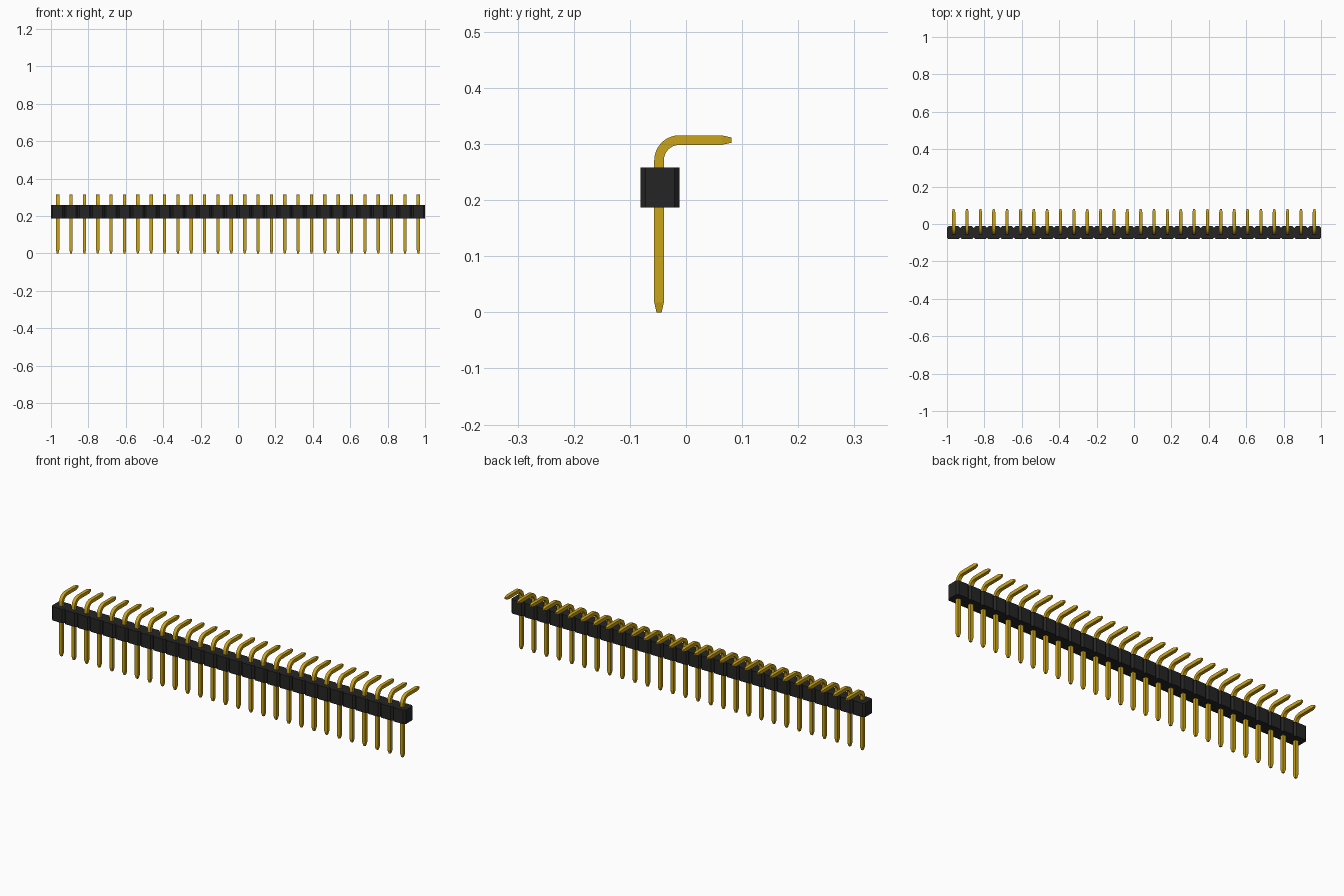
import bpy, bmesh, math
from mathutils import Vector

cube = bpy.data.objects.get("Cube")
if cube:
    bpy.data.objects.remove(cube, do_unlink=True)

COUNT = 28
PITCH = 2.0 / COUNT


def material(name, rgb, roughness):
    m = bpy.data.materials.new(name)
    m.use_nodes = True
    m.diffuse_color = (*rgb, 1)
    bsdf = m.node_tree.nodes["Principled BSDF"]
    bsdf.inputs["Base Color"].default_value = (*rgb, 1)
    bsdf.inputs["Roughness"].default_value = roughness
    return m


def finish(bm, name, mat):
    bmesh.ops.recalc_face_normals(bm, faces=bm.faces)
    me = bpy.data.meshes.new(name)
    bm.to_mesh(me)
    bm.free()
    me.materials.append(mat)
    return me


def add(name, me, x=0.0):
    ob = bpy.data.objects.new(name, me)
    ob.location.x = x
    bpy.context.collection.objects.link(ob)
    return ob


black = material("black plastic", (0.019, 0.0185, 0.018), 0.6)
gold = material("gold metal", (0.60, 0.37, 0.009), 0.4)

# Housing: one notched outline, extruded upwards
Y0, Y1, Z0, Z1, CH = -0.0815, -0.0115, 0.187, 0.258, 0.009
front, back = [], []
for i in range(COUNT):
    x0, x1 = -1 + i * PITCH, -1 + (i + 1) * PITCH
    if i == 0:
        front.append((x0, Y0 + CH))
        back.append((x0, Y1 - CH))
    front += [(x0 + CH, Y0), (x1 - CH, Y0), (x1, Y0 + CH)]
    back += [(x0 + CH, Y1), (x1 - CH, Y1), (x1, Y1 - CH)]
bm = bmesh.new()
base = bm.faces.new([bm.verts.new((x, y, Z0)) for x, y in front + back[::-1]])
top = bmesh.ops.extrude_face_region(bm, geom=[base], use_keep_orig=True)
bmesh.ops.translate(bm, vec=(0, 0, Z1 - Z0),
                    verts=[v for v in top["geom"] if isinstance(v, bmesh.types.BMVert)])
add("housing", finish(bm, "housing", black))

# Pin: square section swept up, round the bend and towards the back
HALF, TIP, TAPER = 0.0086, 0.0046, 0.018
PY, PZ, R, STEPS = -0.048, 0.307, 0.036, 10
sections = [(PY, 0, 0, TIP), (PY, TAPER, 0, HALF)]
for s in range(STEPS + 1):
    a = math.pi / 2 * s / STEPS
    sections.append((PY + R - R * math.cos(a), PZ - R + R * math.sin(a), a, HALF))
END = 0.0815
sections += [(END - TAPER, PZ, math.pi / 2, HALF), (END, PZ, math.pi / 2, TIP)]

bm = bmesh.new()
rings = []
for y, z, a, h in sections:
    side = Vector((0, math.cos(a), -math.sin(a)))
    rings.append([bm.verts.new(Vector((sx * h, y, z)) + side * (sy * h))
                  for sx, sy in ((-1, -1), (1, -1), (1, 1), (-1, 1))])
for r, q in zip(rings, rings[1:]):
    for k in range(4):
        n = (k + 1) % 4
        bm.faces.new((r[k], r[n], q[n], q[k]))
bm.faces.new(rings[0])
bm.faces.new(rings[-1])
pin = finish(bm, "pin", gold)
# Smooth only the bend; corners and tapers stay crisp
pin.shade_smooth()
pin.set_sharp_from_angle(angle=math.radians(10))

for i in range(COUNT):
    add(f"pin_{i + 1:02d}", pin, -1 + (i + 0.5) * PITCH)
